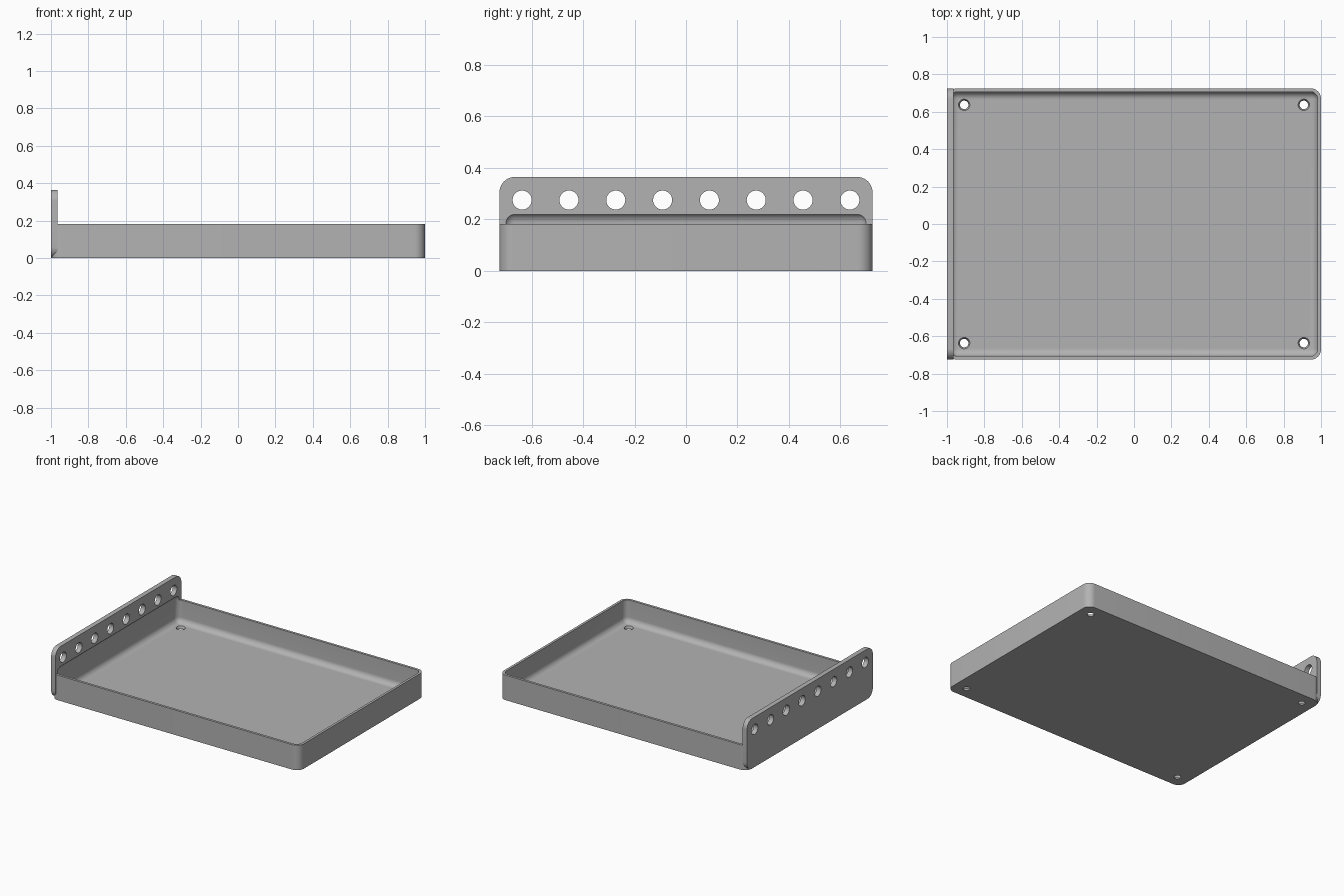
import bpy, bmesh, math
from mathutils import Vector, Matrix

if "Cube" in bpy.data.objects:
    bpy.data.objects.remove(bpy.data.objects["Cube"], do_unlink=True)

grey = bpy.data.materials.new("plain_grey")
grey.use_nodes = True
colour = (0.45, 0.45, 0.45, 1)
grey.diffuse_color = colour
grey.node_tree.nodes["Principled BSDF"].inputs["Base Color"].default_value = colour


def add_object(name, bm):
    mesh = bpy.data.meshes.new(name)
    bmesh.ops.recalc_face_normals(bm, faces=bm.faces)
    bm.to_mesh(mesh)
    bm.free()
    mesh.materials.append(grey)
    obj = bpy.data.objects.new(name, mesh)
    bpy.context.collection.objects.link(obj)
    return obj


def rounded_box(name, low, high, radius, axis=None):
    """Box with rounded edges: only those along one axis, or all of them."""
    low, high = Vector(low), Vector(high)
    bm = bmesh.new()
    bmesh.ops.create_cube(bm, size=1)
    for v in bm.verts:
        v.co = (low + high) / 2 + v.co * (high - low)
    edges = [e for e in bm.edges if axis is None
             or abs(e.verts[0].co[axis] - e.verts[1].co[axis]) > 1e-4]
    bmesh.ops.bevel(bm, geom=edges, offset=radius, segments=10,
                    profile=0.5, affect='EDGES', clamp_overlap=True)
    return add_object(name, bm)


def hole_cutter(name, centre, r_low, r_high, depth, turn=0):
    bm = bmesh.new()
    bmesh.ops.create_cone(bm, cap_ends=True, segments=40, radius1=r_low,
                          radius2=r_high, depth=depth,
                          matrix=Matrix.Translation(centre) @ Matrix.Rotation(turn, 4, 'Y'))
    return add_object(name, bm)


def combine(target, other, operation):
    mod = target.modifiers.new("combine", 'BOOLEAN')
    mod.operation, mod.solver, mod.object = operation, 'EXACT', other
    bpy.context.view_layer.objects.active = target
    bpy.ops.object.modifier_apply(modifier=mod.name)
    bpy.data.objects.remove(other, do_unlink=True)


HALF_Y = 0.725
WALL = 0.018

# Solid tray block joined to the upright end plate
tray = rounded_box("tray_with_end_plate", (-1, -HALF_Y, 0), (1, HALF_Y, 0.182), 0.055, axis=2)
plate = rounded_box("end_plate", (-1, -HALF_Y, 0), (-0.965, HALF_Y, 0.365), 0.06, axis=0)
combine(tray, plate, 'UNION')

# Filleted hollow, which also bites a shallow recess into the plate
hollow = rounded_box("hollow", (WALL - 1, WALL - HALF_Y, WALL),
                     (1 - WALL, HALF_Y - WALL, 0.226), 0.04)
combine(tray, hollow, 'DIFFERENCE')

# Row of round holes through the plate
for i in range(8):
    y = (i - 3.5) * 0.182
    combine(tray, hole_cutter("plate_hole", (-0.98, y, 0.275), 0.037, 0.037, 0.1,
                              math.pi / 2), 'DIFFERENCE')

# Tapered screw holes in the floor corners
for x in (-0.908, 0.908):
    for y in (-0.637, 0.637):
        combine(tray, hole_cutter("floor_hole", (x, y, WALL / 2), 0.02, 0.033, 0.03),
                'DIFFERENCE')

# Smooth fillets, crisp edges
bpy.ops.object.select_all(action='DESELECT')
tray.select_set(True)
bpy.context.view_layer.objects.active = tray
bpy.ops.object.shade_smooth_by_angle(angle=math.radians(30))
